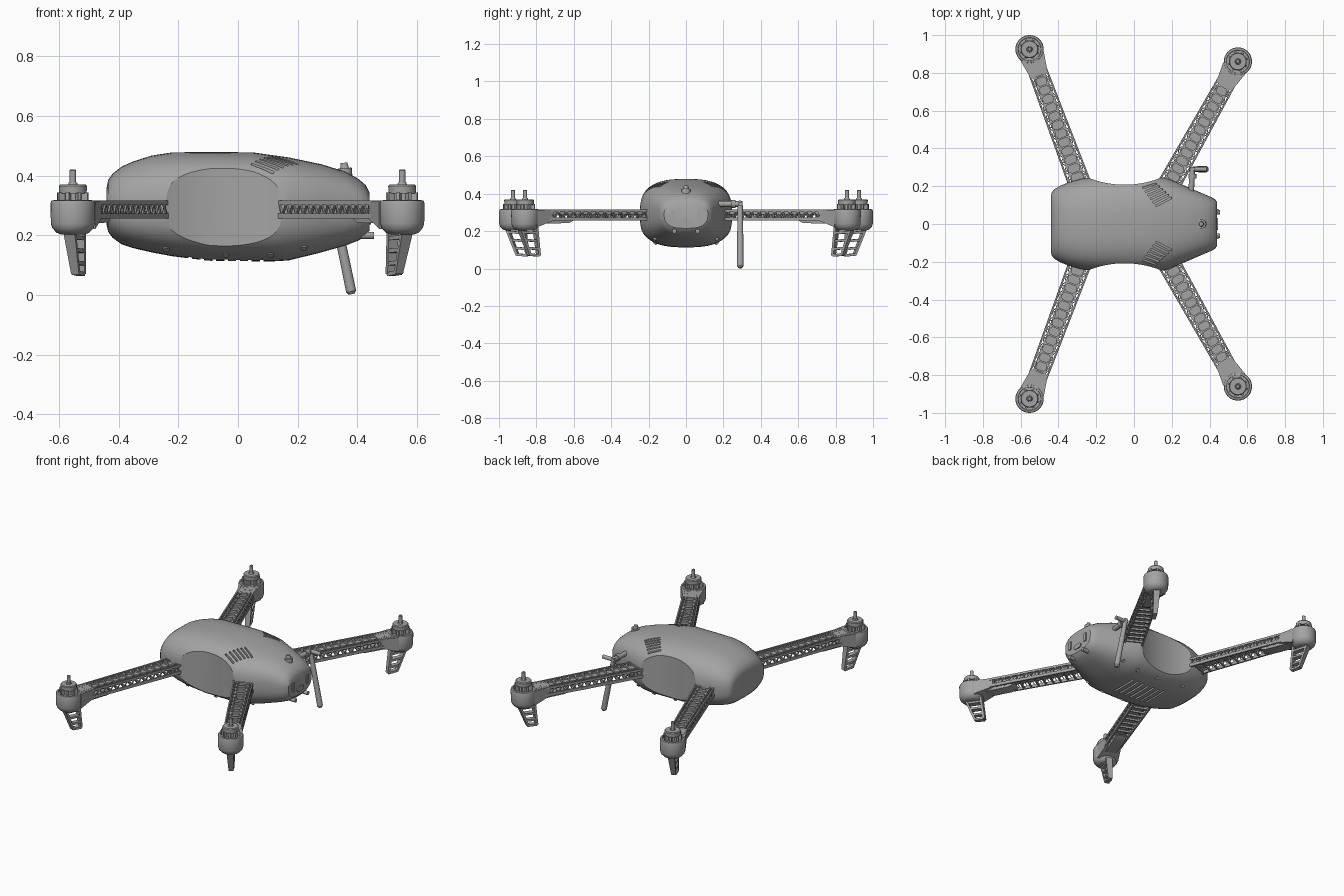
import bpy, bmesh, math
from mathutils import Vector, Matrix

cube = bpy.data.objects.get("Cube")
if cube:
    bpy.data.objects.remove(cube, do_unlink=True)

mat = bpy.data.materials.new("mid_grey")
mat.use_nodes = True
GREY = (0.37, 0.37, 0.37, 1)
mat.diffuse_color = GREY
mat.node_tree.nodes["Principled BSDF"].inputs["Base Color"].default_value = GREY


def finish(bm, name, matrix=None, angle=30):
    """Turn a bmesh into a named, shaded object."""
    if matrix:
        bm.transform(matrix)
    bmesh.ops.recalc_face_normals(bm, faces=bm.faces[:])
    me = bpy.data.meshes.new(name)
    bm.to_mesh(me)
    bm.free()
    ob = bpy.data.objects.new(name, me)
    bpy.context.collection.objects.link(ob)
    me.materials.append(mat)
    bpy.ops.object.select_all(action='DESELECT')
    ob.select_set(True)
    bpy.context.view_layer.objects.active = ob
    bpy.ops.object.shade_smooth_by_angle(angle=math.radians(angle))
    return ob


def frame(a, b):
    """Matrix at the middle of a-b with local x along the segment."""
    a, b = Vector(a), Vector(b)
    d = (b - a).normalized()
    up = Vector((0, 0, 1)) if abs(d.z) < 0.95 else Vector((0, 1, 0))
    s = up.cross(d).normalized()
    m = Matrix((d, s, d.cross(s))).transposed().to_4x4()
    m.translation = (a + b) / 2
    return m, (b - a).length


def bar(bm, a, b, w, h):
    m, length = frame(a, b)
    bmesh.ops.create_cube(bm, size=1, matrix=m @ Matrix.Diagonal((length, w, h, 1)))


def rod(bm, a, b, r, r2=None, seg=16):
    m, length = frame(a, b)
    bmesh.ops.create_cone(bm, cap_ends=True, segments=seg, radius1=r, depth=length,
                          radius2=r if r2 is None else r2,
                          matrix=m @ Matrix.Rotation(math.pi / 2, 4, 'Y'))


def hull(bm, pts):
    vs = [bm.verts.new(p) for p in pts]
    bmesh.ops.convex_hull(bm, input=vs)


def loft(bm, rings):
    rows = [[bm.verts.new(p) for p in ring] for ring in rings]
    n = len(rows[0])
    for r0, r1 in zip(rows, rows[1:]):
        for i in range(n):
            bm.faces.new((r0[i], r0[(i + 1) % n], r1[(i + 1) % n], r1[i]))
    bm.faces.new(rows[0])
    bm.faces.new(rows[-1])


def lathe(bm, profile, seg=32):
    loft(bm, [[(r * math.cos(2 * math.pi * i / seg), r * math.sin(2 * math.pi * i / seg), z)
               for i in range(seg)] for r, z in profile])


# Hull stations: x, half width, top z, bottom z
ST = [(-.44, .15, .36, .235), (-.435, .168, .385, .212), (-.42, .185, .407, .192),
      (-.39, .203, .43, .17), (-.35, .219, .448, .157), (-.29, .237, .467, .143),
      (-.22, .249, .478, .13), (-.1, .252, .479, .115), (.05, .252, .478, .113),
      (.12, .251, .468, .113), (.17, .244, .461, .116), (.28, .198, .438, .143),
      (.36, .163, .413, .166), (.405, .144, .388, .183), (.428, .132, .368, .198),
      (.44, .117, .345, .215)]
ZC, N = .29, 2.7


def station(x):
    for a, b in zip(ST, ST[1:]):
        if a[0] <= x <= b[0]:
            t = (x - a[0]) / (b[0] - a[0])
            return [p + (q - p) * t for p, q in zip(a, b)]


def surface(x, y, top=True):
    """Point on the hull above or below (x, y)."""
    _, hw, zt, zb = station(x)
    k = max(0, 1 - abs(y / hw) ** N) ** (1 / N)
    return Vector((x, y, ZC + ((zt if top else zb) - ZC) * k))


def section(x, hw, zt, zb, seg=56):
    pts = []
    for i in range(seg):
        c, s = math.cos(2 * math.pi * i / seg), math.sin(2 * math.pi * i / seg)
        y = math.copysign(abs(c) ** (2 / N), c) * hw
        z = math.copysign(abs(s) ** (2 / N), s) * (zt - ZC if s > 0 else ZC - zb)
        pts.append((x, y, ZC + z))
    return pts


bm = bmesh.new()
loft(bm, [section(*s) for s in ST])
body = finish(bm, "body_shell")


def cut(name, bm):
    tool = finish(bm, name)
    tool.hide_render = True
    mod = body.modifiers.new(name, 'BOOLEAN')
    mod.operation, mod.solver, mod.object = 'DIFFERENCE', 'EXACT', tool
    bpy.context.view_layer.objects.active = body
    bpy.ops.object.modifier_apply(modifier=name)
    bpy.data.objects.remove(tool, do_unlink=True)


# Scooped sides
bm = bmesh.new()
for s in (-1, 1):
    rod(bm, (-.05, s * .728, 0), (-.05, s * .728, .7), .52, seg=128)
cut("side_scoop_cutter", bm)

# Cooling slots on the shoulders and on the belly
bm = bmesh.new()
for s in (-1, 1):
    for i in range(6):
        t = i / 5
        x, y = .115 - .07 * t, .095 + .095 * t
        bar(bm, surface(x, s * y), surface(x + .085 - .01 * t, s * (y + .045 - .02 * t)), .009, .024)
for i in range(7):
    x = -.16 + i * .04
    bar(bm, surface(x, -.09, False), surface(x, .09, False), .012, .02)
cut("slot_cutter", bm)
body.select_set(True)
bpy.ops.object.shade_smooth_by_angle(angle=math.radians(30))

# Screw bosses low on the hull
bm = bmesh.new()
for s in (-1, 1):
    for x in (-.24, -.04, .11, .22):
        p = surface(x, s * .165, False)
        d = Vector((0, s * .5, -.6)).normalized() * .007
        rod(bm, p - d * 2, p + d, .011)
finish(bm, "hull_screws")

# Nose fittings
bm = bmesh.new()
for s in (-1, 1):
    bar(bm, (.42, s * .07, .285), (.447, s * .07, .285), .018, .055)
    rod(bm, (.38, s * .062, .2), (.455, s * .062, .2), .012)
bar(bm, (.42, 0, .252), (.446, 0, .252), .03, .03)
for s in (-1, 1):
    rod(bm, (.42, s * .018, .252), (.446, s * .018, .252), .015)
finish(bm, "nose_sensors")
bm = bmesh.new()
rod(bm, (.36, 0, .39), (.357, 0, .425), .024)
rod(bm, (.357, 0, .425), (.355, 0, .443), .015, .011)
finish(bm, "top_knob")

# Hinged antenna
bm = bmesh.new()
rod(bm, (.3, .13, .345), (.31, .3, .345), .015)
rod(bm, (.31, .24, .345), (.31, .265, .345), .021)
rod(bm, (.308, .29, .36), (.34, .29, .2), .013, .016)
rod(bm, (.34, .29, .2), (.379, .29, .012), .016, .017)
rod(bm, (.379, .29, .012), (.381, .29, .003), .017, .01)
rod(bm, (.3, .29, .345), (.385, .29, .345), .012)
finish(bm, "antenna")


def build_arm(root, tip, label):
    d = Vector(tip) - Vector(root)
    L = d.length
    m = Matrix.Rotation(math.atan2(d.y, d.x), 4, 'Z')
    m.translation = (root[0], root[1], 0)
    half = lambda u: .056 - .011 * u / L
    end = L - .06

    # Lattice boom: floor plate, rails, cell ribs and side zigzag
    bm = bmesh.new()
    hull(bm, [(u, s * half(u) * .66, z) for u in (0, end) for s in (-1, 1) for z in (.288, .303)])
    for s in (-1, 1):
        for k, z, w, h in ((1, .309, .008, .014), (1, .265, .01, .018), (.62, .308, .007, .014)):
            bar(bm, (0, s * half(0) * k, z), (end, s * half(end) * k, z), w, h)
    n = 15
    step = end / n
    for i in range(n):
        u, v = i * step, (i + .5) * step
        wi, wo = half(u) * .62, half(u)
        bar(bm, (u, -wi, .308), (u, wi, .308), .009, .014)
        bar(bm, (v, -wo, .263), (v, wo, .263), .008, .012)
        for s in (-1, 1):
            for c in (-1, 1):
                # chamfered cell corner, flat strut and upright strut
                bar(bm, (u, s * wi * .6, .307), (u + c * step * .32, s * wi, .307), .006, .012)
                bar(bm, (v + c * step / 2, s * wi, .307), (v, s * wo, .307), .005, .01)
                bar(bm, (v + c * step / 2, s * wo, .265), (v, s * wo, .308), .006, .006)
    finish(bm, label + "_arm", m)

    # Neck blending the boom into the motor pod, with a lower tray
    bm = bmesh.new()
    hull(bm, [(L - .04, s * .066, z) for s in (-1, 1) for z in (.222, .314)] +
             [(L - .15, s * .047, z) for s in (-1, 1) for z in (.257, .314)])
    hull(bm, [(L - .1, s * .035, z) for s in (-1, 1) for z in (.24, .27)] +
             [(L - .25, s * .035, z) for s in (-1, 1) for z in (.243, .27)] +
             [(L - .29, s * .03, .262) for s in (-1, 1)])
    finish(bm, label + "_arm_neck", m)

    at_tip = m @ Matrix.Translation((L, 0, 0))
    # Motor pod
    bm = bmesh.new()
    lathe(bm, [(.04, .203), (.055, .209), (.069, .224), (.074, .24), (.075, .307),
               (.072, .316), (.062, .318), (.06, .31), (.02, .31)])
    finish(bm, label + "_motor_pod", at_tip)

    # Motor: core, posts, bell and shaft
    bm = bmesh.new()
    lathe(bm, [(.033, .305), (.033, .34), (.046, .34), (.047, .365), (.043, .37), (.016, .37),
               (.014, .377), (.011, .377), (.011, .418), (.008, .421)])
    for i in range(8):
        a = i * math.pi / 4
        c, s = math.cos(a), math.sin(a)
        bar(bm, (c * .03, s * .03, .327), (c * .054, s * .054, .327), .012, .034)
    finish(bm, label + "_motor", at_tip)

    # Ladder-style landing leg
    bm = bmesh.new()
    top_z, low_z = .222, .07
    outer = lambda t: Vector((.035 - .062 * t, 0, top_z + (low_z - top_z) * t))
    inner = lambda t: Vector((-.062 - .02 * t, 0, top_z + (low_z - top_z) * t))
    for f in (outer, inner):
        a, b = f(0), f(1)
        hull(bm, [p + Vector((dx, s * w, 0)) for p, w in ((a, .021), (b, .014))
                  for dx in (-.007, .007) for s in (-1, 1)])
    for t, w in ((.18, .036), (.46, .032), (.74, .028), (.97, .027)):
        bar(bm, outer(t), inner(min(1, t + .03)), w, .013)
    finish(bm, label + "_landing_leg", at_tip)


for side, s in (("right", -1), ("left", 1)):
    build_arm((.175, s * .19), (.55, s * .86), "nose_" + side)
    build_arm((-.275, s * .18), (-.553, s * .925), "tail_" + side)
